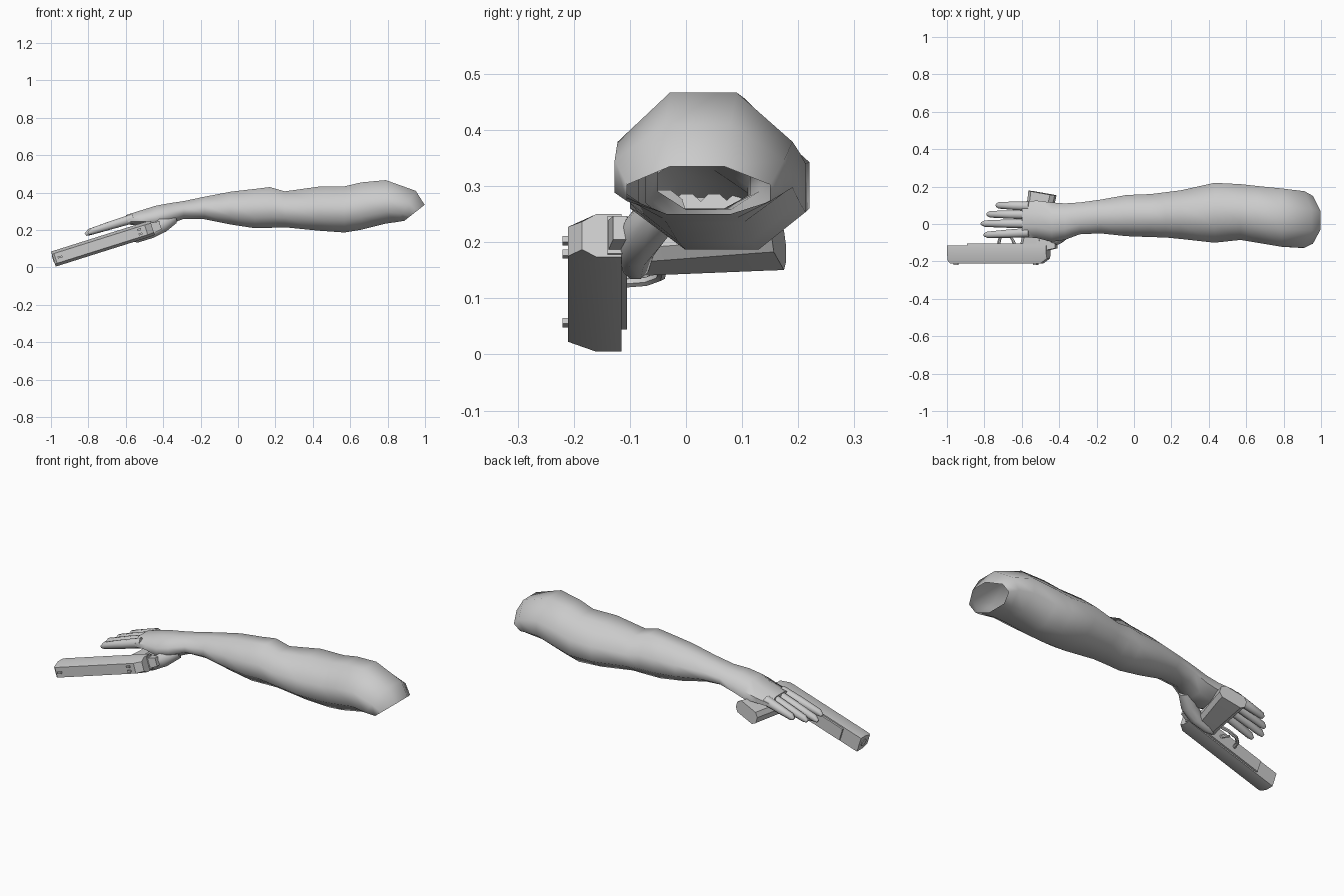
import bpy, bmesh, math
from mathutils import Matrix, Vector

cube = bpy.data.objects.get("Cube")
if cube:
    bpy.data.objects.remove(cube, do_unlink=True)

grey = bpy.data.materials.new("plain_grey")
grey.use_nodes = True
grey.diffuse_color = (0.6, 0.6, 0.6, 1)
grey.node_tree.nodes["Principled BSDF"].inputs["Base Color"].default_value = (0.6, 0.6, 0.6, 1)

# Pistol frame: local x runs muzzle to rear, lying on its side and tilted
GUN = Matrix.Translation((-0.987, 0, 0.045)) @ Matrix.Rotation(math.radians(-17.5), 4, 'Y')


def loft(name, rings, start=True, end=True, matrix=None, angle=30):
    """Skin a list of equal-length rings of points."""
    bm = bmesh.new()
    loops = [[bm.verts.new(p) for p in ring] for ring in rings]
    n = len(loops[0])
    for a, b in zip(loops, loops[1:]):
        for i in range(n):
            j = (i + 1) % n
            bm.faces.new((a[i], a[j], b[j], b[i]))
    if start:
        bm.faces.new(loops[0])
    if end:
        bm.faces.new(loops[-1])
    bmesh.ops.recalc_face_normals(bm, faces=bm.faces)
    mesh = bpy.data.meshes.new(name)
    bm.to_mesh(mesh)
    bm.free()
    mesh.materials.append(grey)
    obj = bpy.data.objects.new(name, mesh)
    bpy.context.collection.objects.link(obj)
    if matrix:
        obj.matrix_world = matrix
    bpy.ops.object.select_all(action='DESELECT')
    obj.select_set(True)
    bpy.context.view_layer.objects.active = obj
    bpy.ops.object.shade_smooth_by_angle(angle=math.radians(angle))
    return obj


def tube(name, points, radii, sides=8, matrix=None):
    """Round tapered limb through a few points."""
    pts = [Vector(p) for p in points]
    rings = []
    for k, p in enumerate(pts):
        d = (pts[min(k + 1, len(pts) - 1)] - pts[max(k - 1, 0)]).normalized()
        side = d.cross(Vector((0, 0, 1))).normalized()
        up = side.cross(d)
        rings.append([p + radii[k] * (side * math.cos(t) + up * math.sin(t))
                      for t in (math.tau * (i + 0.5) / sides for i in range(sides))])
    return loft(name, rings, matrix=matrix, angle=50)


def box(name, u, v, w, matrix=GUN):
    ring = lambda x: [(x, v[0], w[0]), (x, v[1], w[0]), (x, v[1], w[1]), (x, v[0], w[1])]
    return loft(name, [ring(u[0]), ring(u[1])], matrix=matrix)


# Eight-sided cross-section of the arm, as fractions of width and height
OCT = [(0.28, 0), (0.72, 0), (1, 0.27), (1, 0.62), (0.68, 1), (0.3, 1), (0, 0.62), (0, 0.27)]


def arm_ring(x_low, x_high, y0, y1, z0, z1):
    return [(x_low + (x_high - x_low) * b, y0 + (y1 - y0) * a, z0 + (z1 - z0) * b)
            for a, b in OCT]


# Arm and palm: low x, high x, y range, z range
ARM = [
    (-0.60, -0.60, -0.07, 0.12, 0.23, 0.28),
    (-0.52, -0.52, -0.075, 0.125, 0.225, 0.305),
    (-0.44, -0.44, -0.095, 0.115, 0.21, 0.33),
    (-0.37, -0.37, -0.085, 0.11, 0.23, 0.343),
    (-0.29, -0.29, -0.055, 0.115, 0.26, 0.355),
    (-0.18, -0.18, -0.05, 0.13, 0.258, 0.378),
    (-0.04, -0.04, -0.065, 0.155, 0.23, 0.405),
    (0.09, 0.09, -0.07, 0.16, 0.21, 0.42),
    (0.17, 0.17, -0.072, 0.17, 0.212, 0.43),
    (0.25, 0.25, -0.08, 0.18, 0.215, 0.407),
    (0.43, 0.43, -0.1, 0.22, 0.197, 0.432),
    (0.57, 0.57, -0.085, 0.213, 0.187, 0.434),
    (0.66, 0.66, -0.1, 0.203, 0.202, 0.455),
    (0.79, 0.79, -0.122, 0.19, 0.235, 0.467),
    (0.85, 0.95, -0.127, 0.175, 0.243, 0.41),
    (0.89, 0.998, -0.105, 0.15, 0.25, 0.335),
]
loft("arm", [arm_ring(*r) for r in ARM], end=False, angle=60)

# Fingers: knuckle y, tip y, tip x
for name, y, tip_y, tip_x in [("little_finger", 0.095, 0.1, -0.735),
                              ("ring_finger", 0.05, 0.052, -0.785),
                              ("middle_finger", 0.002, 0.002, -0.815),
                              ("index_finger", -0.045, -0.058, -0.8)]:
    length = tip_x + 0.56
    drop = 0.09 * length / -0.25
    tube(name, [(-0.56, y, 0.262), (-0.56 + length * 0.45, (y + tip_y) / 2, 0.264 - drop * 0.4),
                (-0.56 + length * 0.92, tip_y, 0.27 - drop * 0.88), (tip_x, tip_y, 0.268 - drop)],
         [0.027, 0.024, 0.019, 0.009])

# Thumb wrapped behind the grip
tube("thumb", [(-0.35, -0.03, 0.265), (-0.41, -0.07, 0.225), (-0.47, -0.09, 0.185),
               (-0.54, -0.09, 0.155), (-0.575, -0.09, 0.145)],
     [0.035, 0.042, 0.033, 0.024, 0.01])


# Pistol slide with chamfered top and rear
def slide_ring(u, top, half):
    return [(u, -0.115, half), (u, -0.115, -half), (u, -0.16, -half),
            (u, top, -half * 0.65), (u, top, half * 0.65), (u, -0.16, half)]


loft("slide", [slide_ring(0, -0.2, 0.042), slide_ring(0.012, -0.21, 0.042),
               slide_ring(0.52, -0.21, 0.042), slide_ring(0.555, -0.185, 0.04)], matrix=GUN)
box("frame", (0.11, 0.56), (-0.14, -0.105), (-0.035, 0.035))
tube("barrel", [(-0.003, -0.155, 0), (0.03, -0.155, 0)], [0.02, 0.02], 12, GUN)
box("front_sight", (0.025, 0.05), (-0.22, -0.2), (-0.005, 0.005))
for side in (-1, 1):
    box("rear_sight", (0.475, 0.495), (-0.22, -0.2), sorted((side * 0.007, side * 0.018)))


# Rear tang tapering behind the frame
def plate(u, v0, v1, half):
    return [(u, v0, -half), (u, v1, -half), (u, v1, half), (u, v0, half)]


loft("rear_tang", [plate(0.5, -0.15, -0.07, 0.036), plate(0.6, -0.13, -0.105, 0.022)], matrix=GUN)


# Raked grip with bevelled edges
def grip_ring(v, u0, u1, half, skew=0):
    c = 0.02
    pts = [(u0 + c, -half), (u1 - c, -half), (u1, -half + c), (u1, half - c),
           (u1 - c, half), (u0 + c, half), (u0, half - c), (u0, -half + c)]
    return [(u, v - skew * (u - u0) / (u1 - u0), w) for u, w in pts]


loft("grip", [grip_ring(-0.115, 0.4, 0.53, 0.034), grip_ring(-0.05, 0.415, 0.54, 0.036),
              grip_ring(0.15, 0.445, 0.59, 0.037, 0.02),
              grip_ring(0.178, 0.448, 0.595, 0.037, 0.025)], matrix=GUN)

# Trigger guard and trigger
tube("trigger_guard", [(0.275, -0.11, 0), (0.285, -0.07, 0), (0.315, -0.045, 0),
                       (0.37, -0.042, 0), (0.425, -0.055, 0)], [0.009] * 5, 6, GUN)
tube("trigger", [(0.365, -0.11, 0), (0.355, -0.085, 0), (0.34, -0.065, 0)],
     [0.009, 0.008, 0.005], 6, GUN)
